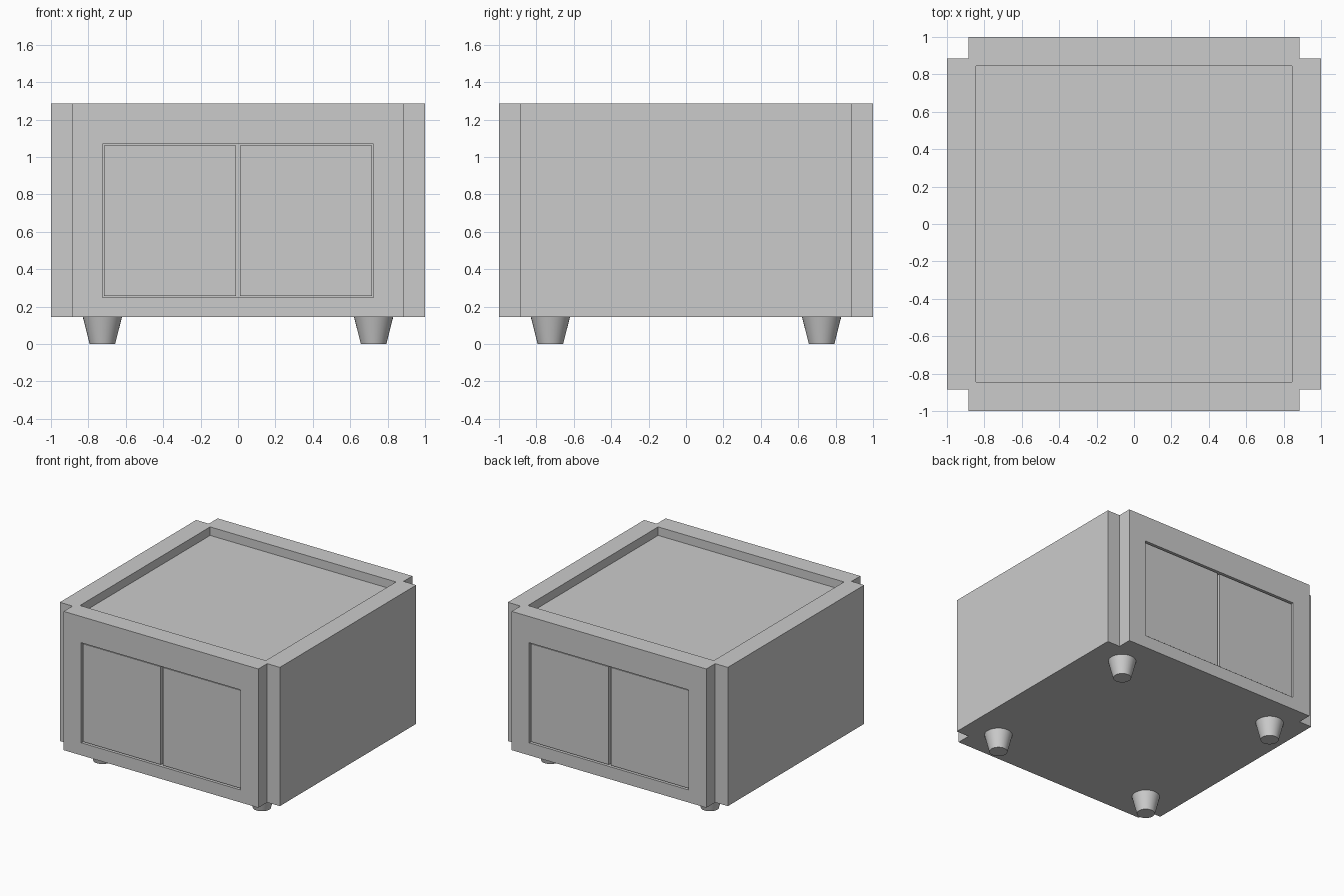
import bpy, bmesh

if "Cube" in bpy.data.objects:
    bpy.data.objects.remove(bpy.data.objects["Cube"])

BOTTOM, TOP = 0.145, 1.285      # cabinet height range
NOTCH = 0.885                   # where the corner notches begin


def finish(bm, name):
    bmesh.ops.recalc_face_normals(bm, faces=bm.faces)
    mesh = bpy.data.meshes.new(name)
    bm.to_mesh(mesh)
    bm.free()
    obj = bpy.data.objects.new(name, mesh)
    bpy.context.collection.objects.link(obj)
    return obj


def box(name, lo, hi):
    bm = bmesh.new()
    bmesh.ops.create_cube(bm, size=1)
    for v in bm.verts:
        v.co = [(l + h) / 2 + c * (h - l) for l, h, c in zip(lo, hi, v.co)]
    return finish(bm, name)


def cut(target, cutter):
    cutter.hide_render = True
    mod = target.modifiers.new("cut", 'BOOLEAN')
    mod.operation, mod.solver, mod.object = 'DIFFERENCE', 'EXACT', cutter
    bpy.context.view_layer.objects.active = target
    bpy.ops.object.modifier_apply(modifier=mod.name)
    bpy.data.objects.remove(cutter)


# Cabinet body: square with notched corners, extruded upward
corner = [(1, NOTCH), (NOTCH, NOTCH), (NOTCH, 1)]
profile = []
for _ in range(4):
    profile += corner
    corner = [(-y, x) for x, y in corner]
bm = bmesh.new()
base = bm.faces.new([bm.verts.new((x, y, BOTTOM)) for x, y in profile])
extruded = bmesh.ops.extrude_face_region(bm, geom=[base], use_keep_orig=True)["geom"]
bmesh.ops.translate(bm, vec=(0, 0, TOP - BOTTOM),
                    verts=[g for g in extruded if isinstance(g, bmesh.types.BMVert)])
body = finish(bm, "cabinet_body")

# Sunken tabletop
cut(body, box("top_recess_cutter", (-0.845, -0.845, TOP - 0.07), (0.845, 0.845, TOP + 0.1)))

# Door openings and paired doors on front and back
for side, s in (("front", -1), ("back", 1)):
    ys = sorted((s * 0.96, s * 1.1))
    cut(body, box("door_opening_cutter", (-0.725, ys[0], 0.248), (0.725, ys[1], 1.07)))
    for hand, h in (("left", -1), ("right", 1)):
        xs = sorted((h * 0.01, h * 0.717))
        yd = sorted((s * 0.955, s * 0.99))
        box(f"{side}_{hand}_door", (xs[0], yd[0], 0.256), (xs[1], yd[1], 1.06))

# Tapered round feet
for side, y in (("front", -0.725), ("back", 0.725)):
    for hand, x in (("left", -0.725), ("right", 0.725)):
        bpy.ops.mesh.primitive_cone_add(vertices=32, radius1=0.068, radius2=0.105,
                                        depth=BOTTOM, location=(x, y, BOTTOM / 2))
        bpy.context.object.name = f"{side}_{hand}_foot"
        bpy.ops.object.shade_smooth_by_angle()
